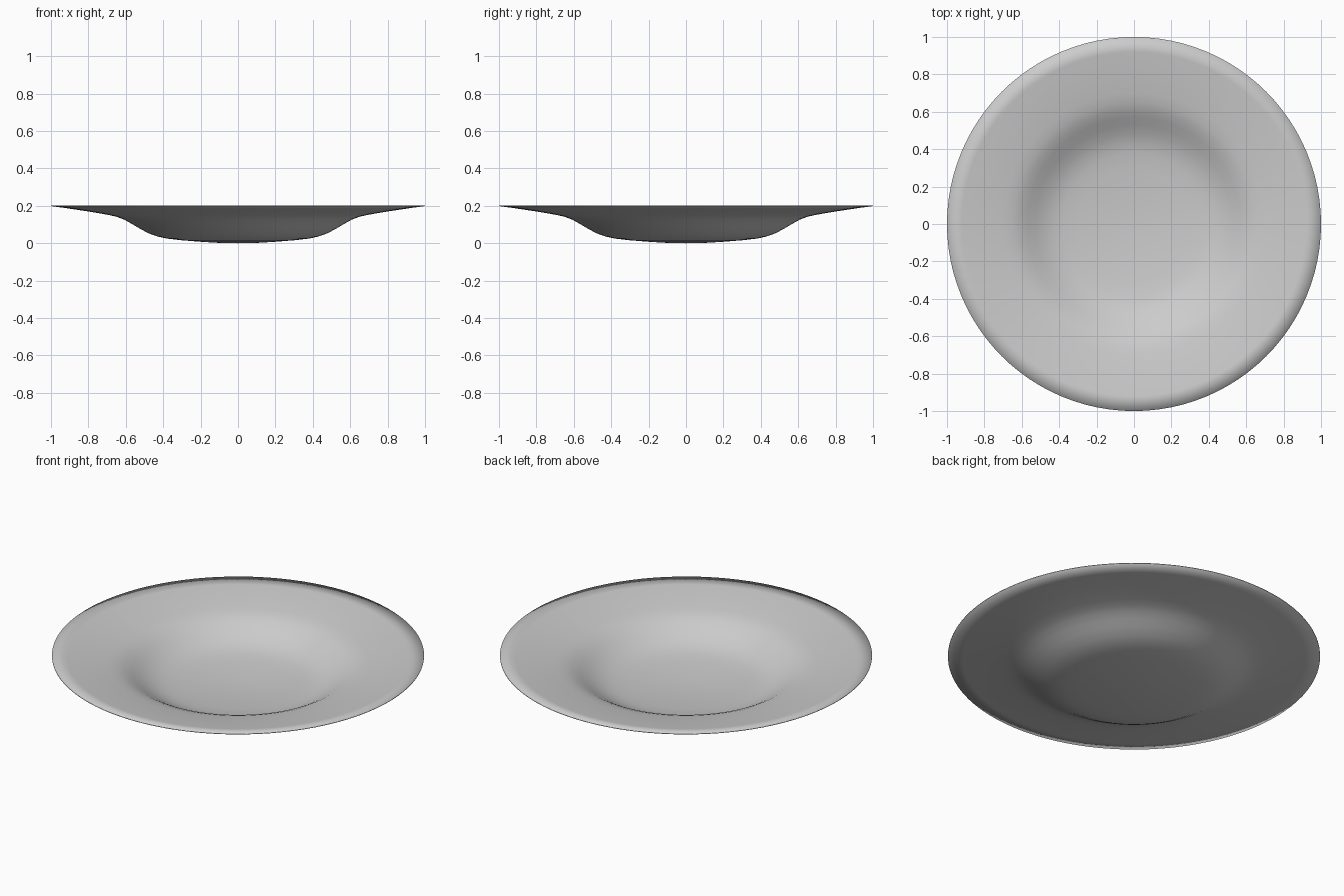
import bpy, bmesh, math

if "Cube" in bpy.data.objects:
    bpy.data.objects.remove(bpy.data.objects["Cube"])

SEGMENTS = 96
THICK = 0.006

# Underside profile (radius, height) from centre to rim
under = [(0.10, 0.002), (0.20, 0.008), (0.30, 0.016), (0.38, 0.025), (0.43, 0.036),
         (0.48, 0.054), (0.53, 0.081), (0.57, 0.105), (0.61, 0.127), (0.65, 0.142),
         (0.70, 0.153), (0.80, 0.170), (0.92, 0.188), (1.0, 0.199)]

# Upper profile: the same curve lifted by the wall thickness, back to the centre
upper = [(r, z + (0.004 if r == 1.0 else THICK)) for r, z in reversed(under)]

bm = bmesh.new()


def ring(r, z):
    return [bm.verts.new((r * math.cos(a), r * math.sin(a), z))
            for a in (2 * math.pi * i / SEGMENTS for i in range(SEGMENTS))]


# Turned shell
rings = [ring(r, z) for r, z in under + upper]
for a, b in zip(rings, rings[1:]):
    for i in range(SEGMENTS):
        j = (i + 1) % SEGMENTS
        bm.faces.new((a[i], a[j], b[j], b[i]))

# Centre fans, underside and top
for loop, z in ((rings[0], 0.0), (rings[-1], THICK)):
    c = bm.verts.new((0, 0, z))
    for i in range(SEGMENTS):
        bm.faces.new((c, loop[i], loop[(i + 1) % SEGMENTS]))

bmesh.ops.recalc_face_normals(bm, faces=bm.faces)
for f in bm.faces:
    f.smooth = True

mesh = bpy.data.meshes.new("plate")
bm.to_mesh(mesh)
bm.free()
plate = bpy.data.objects.new("plate", mesh)
bpy.context.collection.objects.link(plate)
